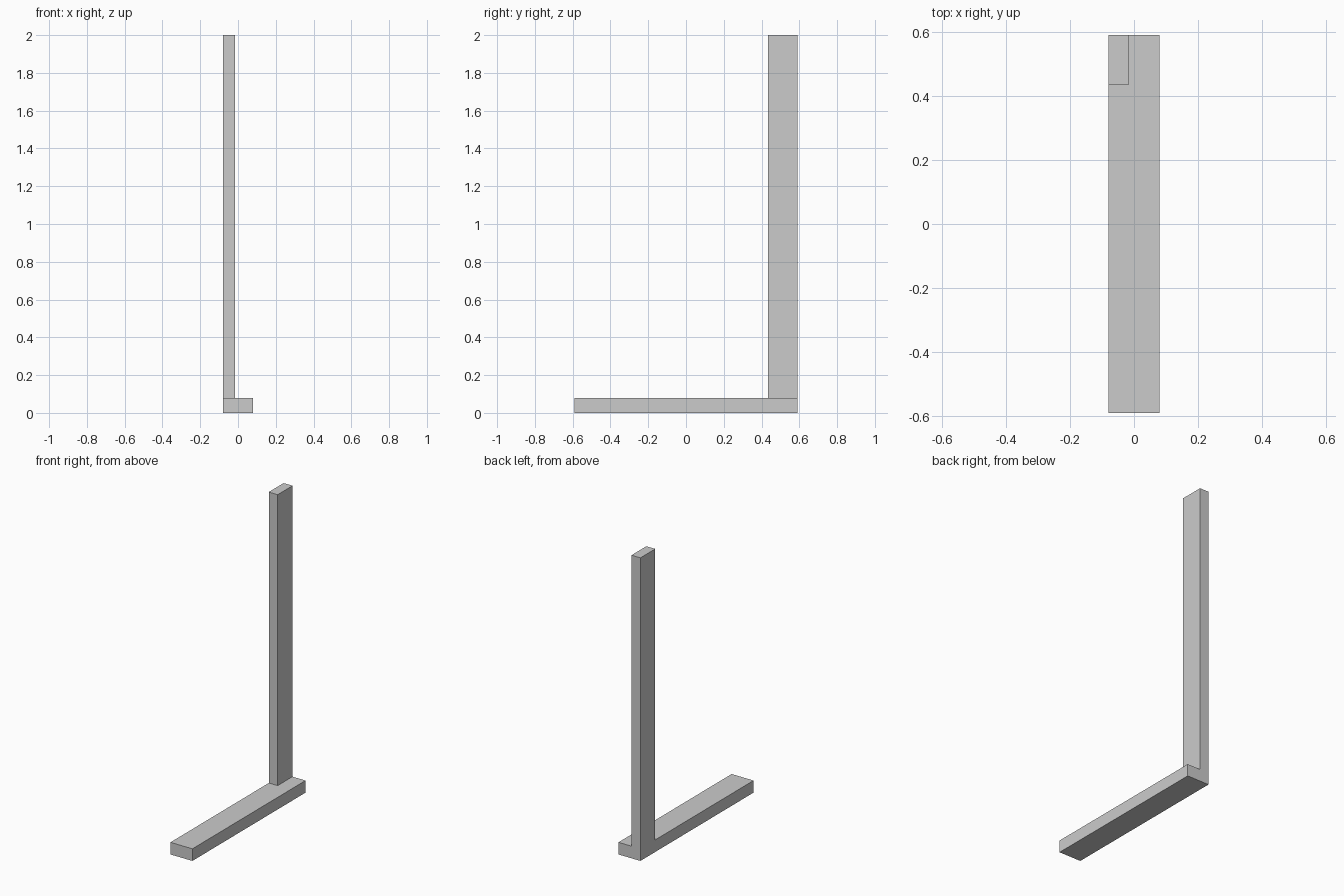
import bpy

if "Cube" in bpy.data.objects:
    bpy.data.objects.remove(bpy.data.objects["Cube"])


def box(name, lo, hi):
    """Axis-aligned box between two corners."""
    size = [b - a for a, b in zip(lo, hi)]
    centre = [(a + b) / 2 for a, b in zip(lo, hi)]
    bpy.ops.mesh.primitive_cube_add(size=1, location=centre)
    obj = bpy.context.object
    obj.name = name
    obj.scale = size
    bpy.ops.object.transform_apply(location=False, rotation=False, scale=True)
    return obj


# Long flat foot running front to back
box("base_beam", (-0.08, -0.59, 0), (0.08, 0.59, 0.08))

# Upright standing on the back left corner, flush with the beam's sides
box("upright_post", (-0.08, 0.435, 0.08), (-0.015, 0.59, 2.0))
